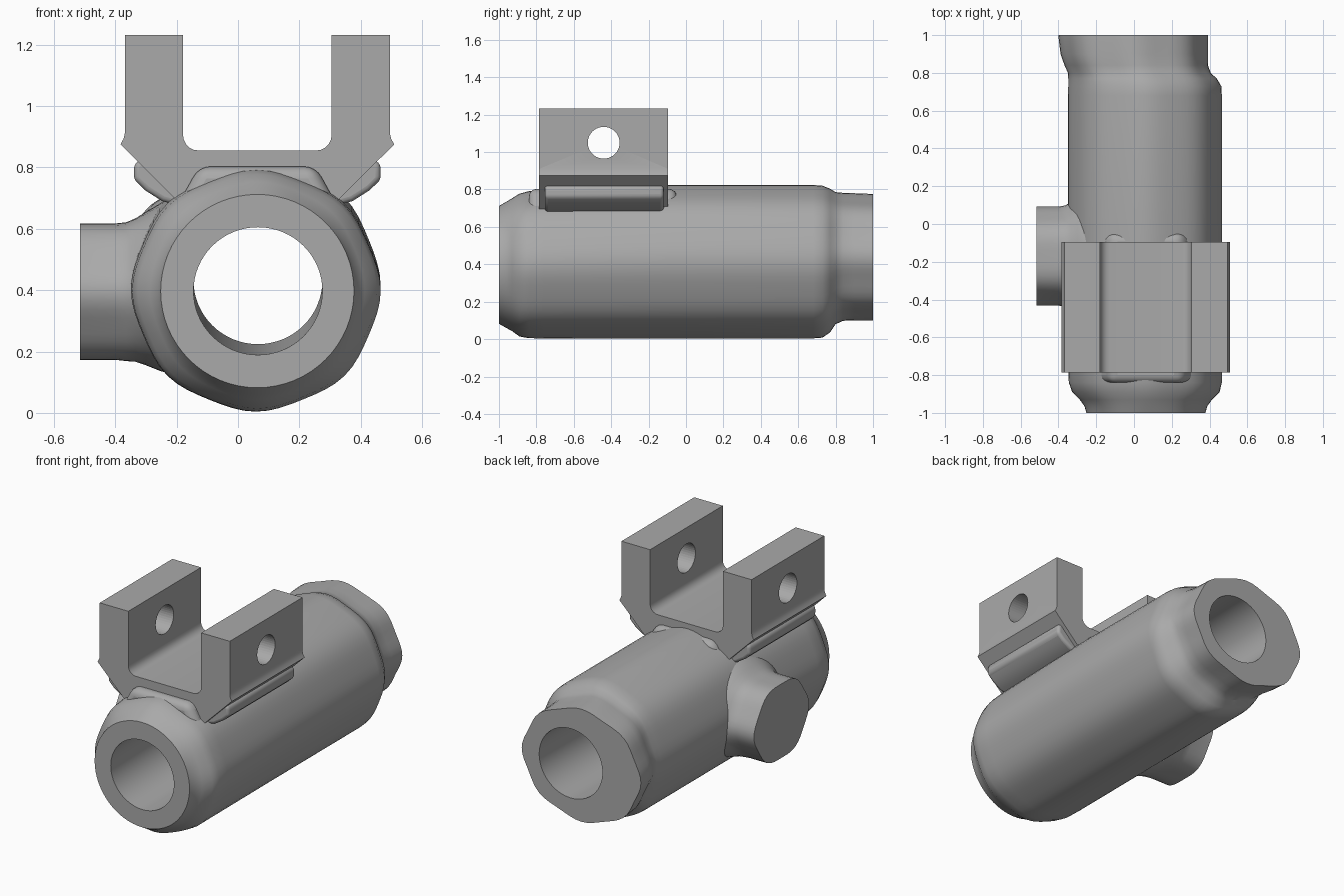
import bpy, bmesh, math
from mathutils import Vector

if "Cube" in bpy.data.objects:
    bpy.data.objects.remove(bpy.data.objects["Cube"])

grey = bpy.data.materials.new("cast_grey")
grey.diffuse_color = (0.40, 0.40, 0.40, 1)
grey.use_nodes = True
grey.node_tree.nodes["Principled BSDF"].inputs["Base Color"].default_value = grey.diffuse_color
CX = 0.063          # x of the bore axis and bracket centre
Y0, Y1 = -0.785, -0.095   # bracket depth


def finish(bm, name, angle=35):
    bmesh.ops.recalc_face_normals(bm, faces=bm.faces)
    me = bpy.data.meshes.new(name)
    bm.to_mesh(me)
    bm.free()
    ob = bpy.data.objects.new(name, me)
    bpy.context.collection.objects.link(ob)
    me.materials.append(grey)
    bpy.ops.object.select_all(action='DESELECT')
    ob.select_set(True)
    bpy.context.view_layer.objects.active = ob
    if angle:
        bpy.ops.object.shade_smooth_by_angle(angle=math.radians(angle))
    return ob


def loft(name, rings, axis, closed, n=48):
    """rings: (position, centre_u, centre_z, radius_u, radius_z, lobe, lobe_count)"""
    bm = bmesh.new()
    loops = []
    for p, cu, cz, ru, rz, lobe, k in rings:
        loop = []
        for i in range(n):
            a = 2 * math.pi * i / n
            f = 1 + lobe * (math.cos(k * a) - 1)
            u, z = cu + ru * f * math.cos(a), cz + rz * f * math.sin(a)
            loop.append(bm.verts.new((u, p, z) if axis == 'Y' else (p, u, z)))
        loops.append(loop)
    pairs = list(zip(loops, loops[1:]))
    if closed:
        pairs.append((loops[-1], loops[0]))
    else:
        bm.faces.new(loops[0])
        bm.faces.new(loops[-1])
    for a, b in pairs:
        for i in range(n):
            j = (i + 1) % n
            bm.faces.new((a[i], a[j], b[j], b[i]))
    return finish(bm, name)


def extrude(name, pts, y0, y1, angle=35):
    """Profile in x/z pushed along y."""
    bm = bmesh.new()
    f = bm.faces.new([bm.verts.new((x, y0, z)) for x, z in pts])
    r = bmesh.ops.extrude_face_region(bm, geom=[f])
    vs = [v for v in r['geom'] if isinstance(v, bmesh.types.BMVert)]
    bmesh.ops.translate(bm, verts=vs, vec=(0, y1 - y0, 0))
    return finish(bm, name, angle)


def bevel(ob, width, seg=4):
    m = ob.modifiers.new("bevel", 'BEVEL')
    m.width, m.segments, m.limit_method = width, seg, 'ANGLE'
    m.angle_limit = math.radians(30)


# Hollow cast body: outer skin front to back, then the bore back to front
loft("cylinder_body", [
    (-1.00, CX, 0.397, 0.315, 0.315, 0, 8),
    (-0.965, CX, 0.397, 0.325, 0.335, 0.004, 8),
    (-0.93, CX, 0.398, 0.35, 0.355, 0.008, 8),
    (-0.89, CX, 0.396, 0.39, 0.382, 0.012, 8),
    (-0.84, 0.06, 0.398, 0.405, 0.393, 0.012, 8),
    (-0.76, 0.058, 0.402, 0.407, 0.398, 0.012, 8),
    (-0.10, 0.058, 0.414, 0.407, 0.410, 0.012, 8),
    (0.68, 0.058, 0.414, 0.407, 0.410, 0.012, 8),
    (0.73, 0.057, 0.414, 0.405, 0.406, 0.012, 8),
    (0.77, 0.045, 0.420, 0.393, 0.384, 0.014, 8),
    (0.80, 0.028, 0.433, 0.378, 0.353, 0.018, 8),
    (0.84, 0.012, 0.440, 0.380, 0.342, 0.02, 8),
    (0.90, 0.001, 0.440, 0.390, 0.340, 0.02, 8),
    (1.00, -0.005, 0.438, 0.396, 0.338, 0.02, 8),
    (1.00, 0.065, 0.432, 0.21, 0.208, 0, 8),
    (-1.00, 0.065, 0.397, 0.21, 0.208, 0, 8),
], 'Y', True, 64)

# Side port boss with a flared root
loft("side_boss", [
    (-0.515, -0.17, 0.395, 0.262, 0.236, 0.03, 6),
    (-0.40, -0.17, 0.395, 0.262, 0.236, 0.03, 6),
    (-0.365, -0.17, 0.395, 0.268, 0.238, 0.025, 6),
    (-0.335, -0.17, 0.400, 0.285, 0.243, 0.02, 6),
    (-0.30, -0.17, 0.405, 0.315, 0.255, 0.01, 6),
    (-0.25, -0.17, 0.410, 0.35, 0.275, 0, 6),
    (-0.20, -0.17, 0.412, 0.36, 0.285, 0, 6),
], 'X', False)

# Clevis bracket: right half of the profile, mirrored about the bore axis
fillet = [(0.292 - 0.05 * math.cos(t), 0.905 - 0.05 * math.sin(t))
          for t in (math.pi / 2 + math.pi / 2 * i / 5 for i in range(6))]
fillet = [(2 * 0.242 - x + 0.0 - 0.05 + 0.05, z) for x, z in fillet]
fillet = [(0.192 + 0.05 * math.sin(i * math.pi / 10),
           0.905 - 0.05 * math.cos(i * math.pi / 10)) for i in range(6)]
half = fillet + [(0.242, 1.232), (0.432, 1.232), (0.432, 0.91), (0.436, 0.893),
                 (0.446, 0.875), (0.25, 0.68), (0.19, 0.755), (0.13, 0.78)]
profile = [(CX + x, z) for x, z in half] + [(CX - x, z) for x, z in reversed(half)]
bracket = extrude("clevis_bracket", profile, Y0, Y1)

# Pin hole through both lugs
bpy.ops.mesh.primitive_cylinder_add(vertices=40, radius=0.085, depth=2,
                                    location=(CX, -0.44, 1.05), rotation=(0, math.pi / 2, 0))
cutter = bpy.context.object
cutter.name = "pin_hole_cutter"
cutter.hide_render = True
cutter.hide_set(True)
cut = bracket.modifiers.new("pin_hole", 'BOOLEAN')
cut.object, cut.operation, cut.solver = cutter, 'DIFFERENCE', 'EXACT'

# Pedestal blending the bracket into the body
pedestal = extrude("bracket_pedestal",
                   [(CX + x, z) for x, z in ((-0.28, 0.64), (-0.19, 0.803),
                                             (0.19, 0.803), (0.28, 0.64))], -0.84, -0.05)
bevel(pedestal, 0.04)

# Rounded ribs under the bracket wings
for side, name in ((1, "right_rib"), (-1, "left_rib")):
    rib = extrude(name, [(CX + side * x, z) for x, z in
                         ((0.20, 0.66), (0.31, 0.69), (0.365, 0.725), (0.402, 0.76),
                          (0.402, 0.81), (0.375, 0.83), (0.22, 0.80))], -0.755, -0.12)
    bevel(rib, 0.025)
